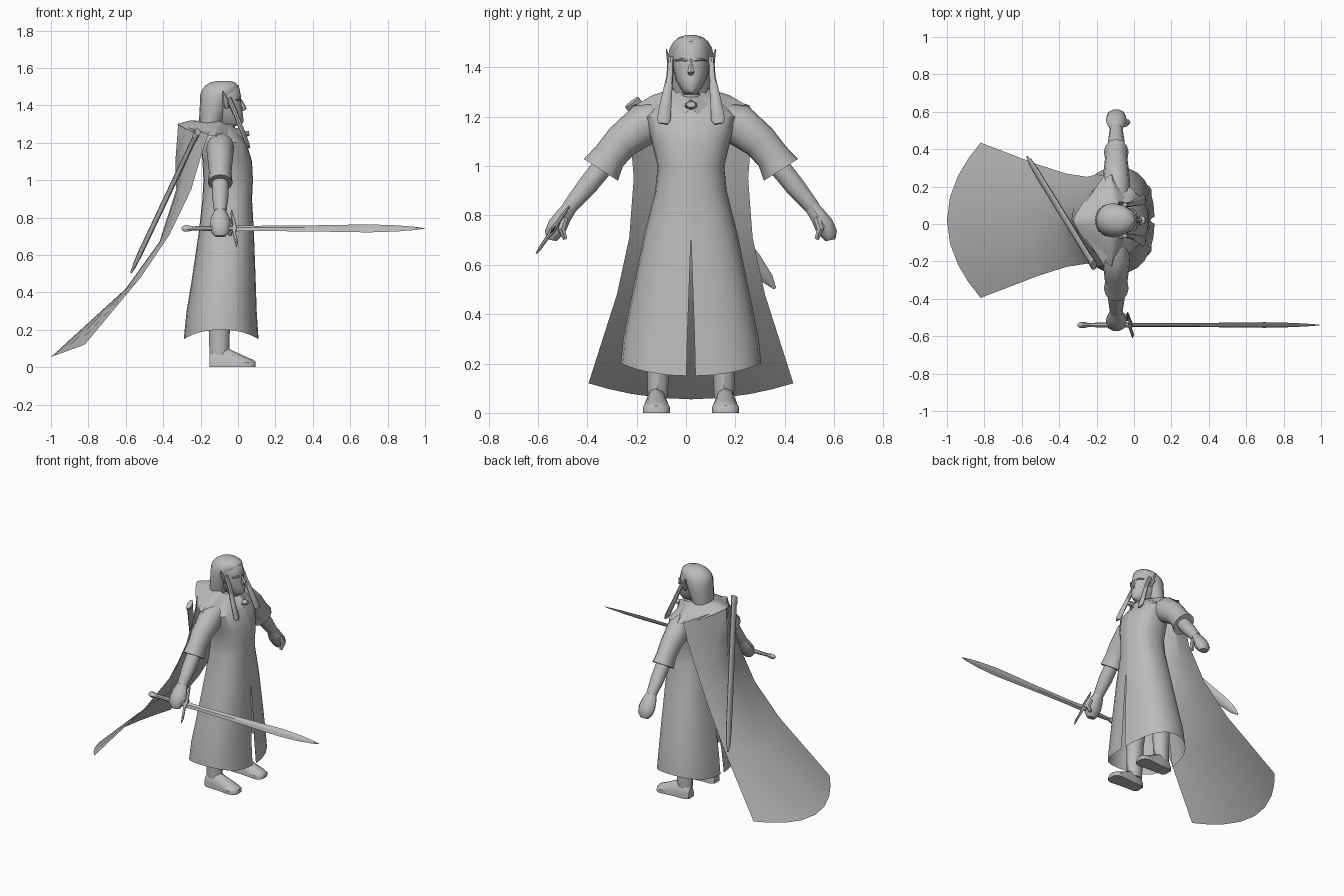
import bpy, math
from mathutils import Vector as V

C = 0.02  # y of the figure's middle plane (it faces +x)
grey = bpy.data.materials.new("plain grey")
grey.diffuse_color = (0.5, 0.5, 0.5, 1)


def make(name, verts, faces, angle=40):
    me = bpy.data.meshes.new(name)
    me.from_pydata([tuple(v) for v in verts], [], faces)
    me.materials.append(grey)
    ob = bpy.data.objects.new(name, me)
    bpy.context.collection.objects.link(ob)
    bpy.ops.object.select_all(action='DESELECT')
    ob.select_set(True)
    bpy.context.view_layer.objects.active = ob
    bpy.ops.object.mode_set(mode='EDIT')
    bpy.ops.mesh.select_all(action='SELECT')
    bpy.ops.mesh.remove_doubles(threshold=0.0004)
    bpy.ops.mesh.normals_make_consistent(inside=False)
    bpy.ops.object.mode_set(mode='OBJECT')
    bpy.ops.object.shade_smooth_by_angle(angle=math.radians(angle))
    return ob


def loft(name, rings, closed=True, caps=True, angle=40):
    n = len(rings[0])
    verts = [p for r in rings for p in r]
    faces = []
    for i in range(len(rings) - 1):
        for j in range(n if closed else n - 1):
            k = (j + 1) % n
            faces.append((i * n + j, i * n + k, (i + 1) * n + k, (i + 1) * n + j))
    if caps and closed:
        faces.append(tuple(range(n)))
        faces.append(tuple(range((len(rings) - 1) * n, len(rings) * n)))
    return make(name, verts, faces, angle)


def tube(name, pts, radii, n=10, ref=(1, 0, 0), angle=40):
    """Sweep an ellipse; radii are (along ref, across ref)."""
    pts = [V(p) for p in pts]
    rings = []
    for i, p in enumerate(pts):
        t = (pts[min(i + 1, len(pts) - 1)] - pts[max(i - 1, 0)]).normalized()
        a = V(ref)
        a = (a - t * a.dot(t)).normalized()
        b = t.cross(a)
        ra, rb = radii[i]
        rings.append([p + a * ra * math.cos(2 * math.pi * j / n)
                      + b * rb * math.sin(2 * math.pi * j / n) for j in range(n)])
    return loft(name, rings, angle=angle)


def stack(name, rows, n=16):
    """Horizontal ellipses: z, back x, front x, half width."""
    return loft(name, [[V(((b + f) / 2 + (f - b) / 2 * math.cos(2 * math.pi * j / n),
                           C + w * math.sin(2 * math.pi * j / n), z)) for j in range(n)]
                       for z, b, f, w in rows])


# Robe, one half at each side so that slits open at front and back
robe_rows = [(1.30, -.15, -.04, .06), (1.26, -.19, -.005, .13), (1.2, -.2, .045, .19),
             (1.1, -.19, .075, .16), (1.0, -.185, .08, .135), (.9, -.19, .075, .145),
             (.72, -.21, .085, .19), (.45, -.25, .095, .245), (.3, -.275, .1, .275),
             (.2, -.29, .11, .285)]
for s, side in ((1, "left"), (-1, "right")):
    rings = []
    for z, b, f, w in robe_rows:
        gap = max(0, .72 - z) * .035
        ring = []
        for j in range(13):
            a = math.pi * j / 12
            c, sn = math.cos(a), math.sin(a)
            y = max(abs(sn) ** .85 * w, gap)
            drop = .05 * c * c if z < .25 else 0
            ring.append(V(((b + f) / 2 + (f - b) / 2 * math.copysign(abs(c) ** .85, c),
                           C + s * y, z - drop)))
        rings.append(ring)
    loft("robe_" + side, rings, closed=False)

# Limbs, hair strands and ears
for s, side in ((1, "left"), (-1, "right")):
    def m(x, y, z):
        return (x, C + s * y, z)
    tube("sleeve_" + side, [m(-.09, .10, 1.2), m(-.095, .19, 1.17), m(-.095, .28, 1.1),
                            m(-.095, .33, 1.04), m(-.095, .365, .985)],
         [(.06, .06), (.075, .085), (.066, .072), (.06, .068), (.066, .082)], 12)
    tube("forearm_" + side, [m(-.095, .34, 1.02), m(-.095, .42, .92), m(-.095, .495, .83)],
         [(.045, .045), (.045, .043), (.033, .032)])
    tube("hand_" + side, [m(-.095, .485, .84), m(-.095, .515, .80), m(-.095, .54, .76),
                          m(-.095, .56, .725), m(-.095, .565, .70)],
         [(.03, .03), (.05, .035), (.055, .042), (.05, .036), (.03, .022)])
    tube("thumb_" + side, [m(-.05, .51, .79), m(-.035, .525, .745), m(-.045, .51, .705)],
         [(.014, .014), (.016, .016), (.01, .01)], 6)
    tube("leg_" + side, [m(-.1, .11, .55), m(-.1, .13, .3), m(-.1, .135, .06)],
         [(.075, .075), (.06, .052), (.052, .042)])
    foot = []
    for x, w, h in ((-.152, .028, .07), (-.13, .042, .1), (-.06, .044, .105),
                    (-.01, .048, .08), (.05, .055, .052), (.08, .045, .04), (.093, .025, .03)):
        foot.append([V(m(x, .14 + w * u, h * v)) for u, v in
                     ((-1, 0), (1, 0), (1, .45), (.6, .85), (0, 1), (-.6, .85), (-1, .45))])
    loft("shoe_" + side, foot)
    tube("front_hair_strand_" + side, [m(-.05, .082, 1.44), m(-.015, .086, 1.36),
                                       m(.02, .1, 1.27), m(.052, .11, 1.19), m(.058, .112, 1.172)],
         [(.014, .012), (.014, .014), (.012, .022), (.011, .028), (.006, .02)], 8)
    tube("ear_" + side, [m(-.06, .072, 1.385), m(-.065, .088, 1.42), m(-.08, .1, 1.475)],
         [(.012, .01), (.02, .01), (.002, .002)], 6)
    tube("eye_brow_" + side, [m(.012, .015, 1.428), m(.008, .04, 1.433), m(-.012, .064, 1.428)],
         [(.008, .006), (.008, .006), (.004, .004)], 6)

# Head, hair, nose
stack("head", [(1.22, -.14, -.02, .055), (1.29, -.13, -.015, .05), (1.297, -.12, .02, .03),
               (1.315, -.13, .03, .043), (1.35, -.15, .026, .062), (1.40, -.16, .02, .074),
               (1.45, -.16, .016, .077), (1.49, -.16, .008, .07), (1.52, -.14, -.02, .045)])
stack("hair", [(1.27, -.205, -.1, .075), (1.33, -.208, -.07, .085), (1.40, -.204, -.045, .09),
               (1.45, -.203, -.02, .092), (1.48, -.196, .006, .085), (1.505, -.175, .004, .07),
               (1.523, -.145, -.018, .048), (1.531, -.11, -.05, .02)])
tube("nose", [(.008, C, 1.435), (.024, C, 1.40), (.034, C, 1.383), (.02, C, 1.372)],
     [(.008, .006), (.013, .011), (.012, .016), (.006, .01)], 6)

# Mantle over the shoulders: round neckline to a diamond edge
N = 24
inner, mid, outer = [], [], []
for j in range(N):
    a = 2 * math.pi * j / N
    c, s = math.cos(a), math.sin(a)
    inner.append(V((-.1 + .085 * c, C + .07 * s, 1.315 - .035 * max(c, 0))))
    dx = math.copysign(abs(c) ** 1.6, c)
    dy = math.copysign(abs(s) ** 1.6, s)
    x = -.12 + dx * (.165 if c > 0 else .205)
    z = 1.235 + (.065 * dx * dx if c < 0 else 0) - .05 * abs(math.sin(2 * a)) * (c > 0)
    outer.append(V((x, C + .245 * dy, z)))
    mid.append((inner[-1] + outer[-1]) / 2 + V((.012 * max(c, 0), 0, .012)))
loft("mantle", [inner, mid, outer], caps=False)
tube("clasp", [(.03, C, 1.247), (.06, C, 1.25)], [(.018, .026), (.012, .019)], 10, (0, 0, 1))

# Cloak blown back: centre x, z; edge x, z; half width; curve power
cloak = [(-.2, 1.32, -.12, 1.285, .12, 1), (-.32, 1.3, -.16, 1.245, .24, 1),
         (-.335, 1.1, -.2, 1.12, .245, 1), (-.33, .95, -.25, .95, .232, 2),
         (-.42, .67, -.365, .71, .25, 2), (-.6, .42, -.52, .48, .3, 2),
         (-1.0, .055, -.82, .12, .415, 2)]
rings = []
for xc, zc, xe, ze, w, p in cloak:
    rings.append([])
    for t in (-1, -.8, -.58, -.3, 0, .3, .58, .8, 1):
        k = abs(t) ** p
        rings[-1].append(V((xc + (xe - xc) * k, C + w * t, zc + (ze - zc) * k)))
loft("cloak", rings, closed=False)

# Scabbard slung across the back
top, tip = V((-.215, -.22, 1.26)), V((-.572, .36, .505))
tube("scabbard", [top.lerp(tip, k) for k in (0, .04, .05, .5, .85, .95, 1)],
     [(.016, .034), (.016, .034), (.012, .03), (.012, .034), (.011, .034), (.009, .024),
      (.004, .006)], 8)

# Sword held forward, its flat tilted
Y, Z = -.54, .742
U = V((0, .57, .82))
tube("blade", [(x, Y, Z) for x in (-.02, .1, .4, .7, .85, .95, 1.0)],
     [(.019, .007), (.017, .007), (.02, .006), (.026, .006), (.02, .005), (.01, .003), (.001, .001)],
     4, U, 20)
tube("grip", [(x, Y, Z) for x in (-.25, -.15, -.02)], [(.011, .011), (.015, .013), (.013, .012)], 8, U)
tube("pommel", [(x, Y, Z) for x in (-.302, -.29, -.27, -.25, -.235)],
     [(.006, .006), (.017, .014), (.02, .016), (.014, .012), (.009, .009)], 8, U)
tube("guard", [V((-.02 + dx, Y, Z)) + U * d for d, dx in
               ((-.118, .012), (-.09, .012), (-.03, 0), (0, 0), (.03, 0), (.09, -.012), (.118, -.014))],
     [(.003, .003), (.008, .007), (.009, .008), (.016, .013), (.009, .008), (.008, .007), (.003, .003)], 8)
